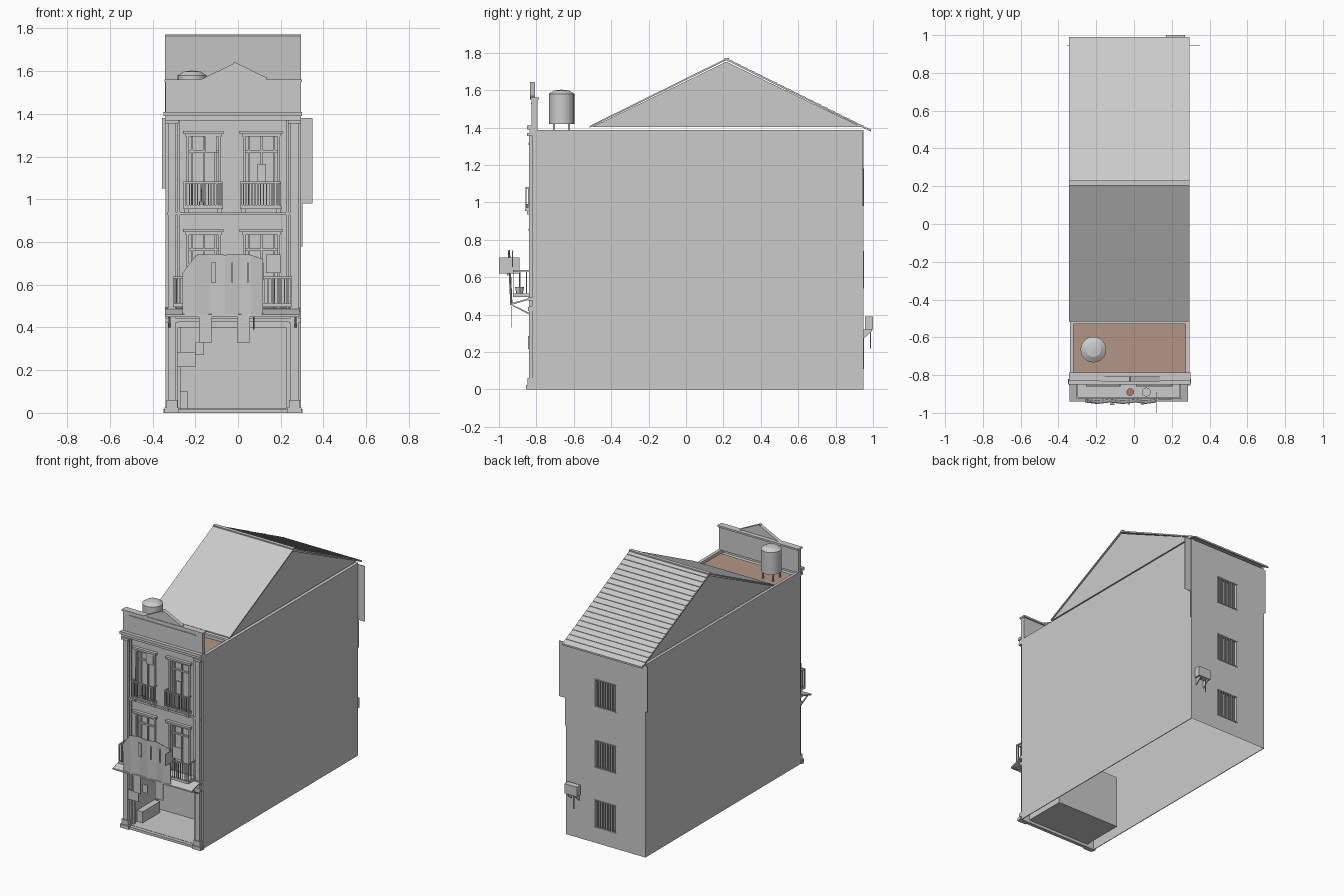
import bpy, bmesh, math
from mathutils import Vector

cube = bpy.data.objects.get("Cube")
if cube:
    bpy.data.objects.remove(cube)


def material(name, rgb):
    m = bpy.data.materials.new(name)
    m.use_nodes = True
    m.diffuse_color = (*rgb, 1)
    m.node_tree.nodes["Principled BSDF"].inputs["Base Color"].default_value = (*rgb, 1)
    return m


GREY = material("grey plaster", (0.6, 0.6, 0.6))
BROWN = material("brown tile", (0.45, 0.3, 0.24))
CLAY = material("terracotta", (0.4, 0.2, 0.14))

MID = -0.0225           # facade centre line
LEFT, RIGHT = -0.34, 0.295
FRONT, BACK = -0.82, 0.948
TOP = 1.385


def finish(name, bm, mat=GREY):
    me = bpy.data.meshes.new(name)
    bm.to_mesh(me)
    bm.free()
    me.materials.append(mat)
    ob = bpy.data.objects.new(name, me)
    bpy.context.collection.objects.link(ob)
    return ob


def add_prism(bm, pts, x0, x1):
    """Extrude a (y, z) profile along x."""
    a = [bm.verts.new((x0, y, z)) for y, z in pts]
    b = [bm.verts.new((x1, y, z)) for y, z in pts]
    bm.faces.new(a)
    bm.faces.new(b[::-1])
    for i in range(len(pts)):
        j = (i + 1) % len(pts)
        bm.faces.new((a[i], b[i], b[j], a[j]))


def prisms(name, items, mat=GREY):
    bm = bmesh.new()
    for pts, x0, x1 in items:
        add_prism(bm, pts, x0, x1)
    bmesh.ops.recalc_face_normals(bm, faces=bm.faces)
    return finish(name, bm, mat)


def boxes(name, items, mat=GREY):
    """Each item is x0, x1, y0, y1, z0, z1."""
    return prisms(name, [([(y0, z0), (y1, z0), (y1, z1), (y0, z1)], x0, x1)
                         for x0, x1, y0, y1, z0, z1 in items], mat)


def lathe(name, x, y, profile, mat=GREY, n=24):
    bm = bmesh.new()
    vs = [bm.verts.new((r, 0, z)) for r, z in profile]
    es = [bm.edges.new(p) for p in zip(vs, vs[1:])]
    bmesh.ops.spin(bm, geom=vs + es, axis=(0, 0, 1), cent=(0, 0, 0), angle=math.tau, steps=n)
    bmesh.ops.remove_doubles(bm, verts=bm.verts, dist=1e-4)
    bmesh.ops.recalc_face_normals(bm, faces=bm.faces)
    ob = finish(name, bm, mat)
    ob.location = (x, y, 0)
    for p in ob.data.polygons:
        p.use_smooth = abs(p.normal.z) < 0.2
    return ob


def pierced_wall(name, y, side, holes):
    """Wall in the xz plane; each hole is x0, x1, z0, z1, depth. side is the outward y sign."""
    bm = bmesh.new()

    def quad(pts, toward):
        f = bm.faces.new([bm.verts.new(p) for p in pts])
        f.normal_update()
        if f.normal.dot(Vector(toward)) < 0:
            f.normal_flip()

    xs = sorted({LEFT, RIGHT} | {x for h in holes for x in h[:2]})
    zs = sorted({0, TOP} | {z for h in holes for z in h[2:4]})
    for a, b in zip(xs, xs[1:]):
        for c, d in zip(zs, zs[1:]):
            mx, mz = (a + b) / 2, (c + d) / 2
            if not any(h[0] < mx < h[1] and h[2] < mz < h[3] for h in holes):
                quad([(a, y, c), (b, y, c), (b, y, d), (a, y, d)], (0, side, 0))
    for a, b, c, d, depth in holes:
        e = y - side * depth
        quad([(a, e, c), (b, e, c), (b, e, d), (a, e, d)], (0, side, 0))
        for x, s in ((a, 1), (b, -1)):
            quad([(x, y, c), (x, e, c), (x, e, d), (x, y, d)], (s, 0, 0))
        for z, s in ((c, 1), (d, -1)):
            quad([(a, y, z), (b, y, z), (b, e, z), (a, e, z)], (0, 0, s))
    bmesh.ops.remove_doubles(bm, verts=bm.verts, dist=1e-4)
    return finish(name, bm)


def railing(name, x0, x1, y0, y1, z0, z1, n):
    t = 0.004
    parts = []
    for z in (z0, z1 - 0.008):
        parts.append((x0, x1, y0, y0 + 0.008, z, z + 0.008))
        for x in (x0, x1 - 0.008):
            parts.append((x, x + 0.008, y0, y1, z, z + 0.008))
    for i in range(n + 1):
        x = x0 + (x1 - x0 - t) * i / n
        w = t if i % 6 else 2 * t
        parts.append((x, x + w, y0, y0 + t, z0, z1))
    for x in (x0, x1 - t):
        for i in range(1, 3):
            y = y0 + (y1 - y0) * i / 3
            parts.append((x, x + t, y, y + t, z0, z1))
    boxes(name, parts)


# Shell walls: open below, with a shop room and recessed windows
WINDOWS = [(-0.235, -0.085), (0.03, 0.19)]
FLOORS = [(0.49, 0.84), (0.955, 1.3)]
BACK_FLOORS = [0.11, 0.54, 0.98]
shop = (-0.28, 0.225, 0.02, 0.4, 0.31)
pierced_wall("front_wall", FRONT, -1,
             [shop] + [(a, b, c, d, 0.03) for a, b in WINDOWS for c, d in FLOORS])
pierced_wall("back_wall", BACK, 1, [(-0.1, 0.06, z, z + 0.2, 0.03) for z in BACK_FLOORS])
for name, x in (("left_wall", RIGHT - 0.005), ("right_wall", LEFT)):
    boxes(name, [(x, x + 0.005, FRONT, BACK, 0, TOP)])
boxes("roof_deck", [(LEFT, RIGHT, FRONT, BACK, 1.355, 1.36)])
boxes("terrace_floor", [(-0.32, 0.272, -0.785, -0.53, 1.36, 1.367)], BROWN)
boxes("terrace_kerbs", [(LEFT, -0.32, FRONT, BACK, 1.36, 1.388), (0.272, RIGHT, FRONT, BACK, 1.36, 1.388),
                        (LEFT, RIGHT, -0.53, -0.51, 1.36, 1.388)])

# Pitched roof with gables, covering sheets and tile rows
RIDGE, EAVE, TAIL = (0.215, 1.76), (-0.515, 1.4), (0.99, 1.378)
prisms("gable_attic", [([(-0.505, 1.402), (0.94, 1.402), (RIDGE[0], 1.752)], LEFT + 0.006, RIGHT - 0.006)])
prisms("roof_sheets", [([p, RIDGE, (RIDGE[0], 1.77), (p[0], p[1] + 0.009)], LEFT - 0.003, RIGHT)
                       for p in (EAVE, TAIL)])
rows = 20
tiles = []
for i in range(rows):
    y0, y1 = (RIDGE[0] + (TAIL[0] - RIDGE[0]) * k / rows for k in (i, i + 1))
    z0, z1 = (1.77 + (TAIL[1] + 0.008 - 1.77) * k / rows for k in (i, i + 1))
    tiles.append(([(y0, z0), (y1, z1), (y1, z1 + 0.004)], LEFT, RIGHT - 0.003))
prisms("tile_rows", tiles)
boxes("ridge_cap", [(LEFT - 0.003, RIGHT, 0.205, 0.23, 1.762, 1.773)])

# Street parapet with pediment and cornice
boxes("parapet", [(LEFT, RIGHT, -0.825, -0.795, 1.385, 1.55),
                  (LEFT - 0.005, RIGHT + 0.005, -0.832, -0.785, 1.55, 1.562),
                  (-0.29, 0.24, -0.83, -0.82, 1.525, 1.532)])
bm = bmesh.new()
for half, z0, z1, y0, y1 in ((0.15, 1.562, 1.635, -0.828, -0.815),):
    ring = [[bm.verts.new((MID + u * half, y, z)) for u, z in ((-1, z0), (1, z0), (0, z1))] for y in (y0, y1)]
    bm.faces.new(ring[0])
    bm.faces.new(ring[1][::-1])
    for i in range(3):
        j = (i + 1) % 3
        bm.faces.new((ring[0][j], ring[0][i], ring[1][i], ring[1][j]))
finish("pediment", bm)
for s in (-1, 1):
    trim = boxes("pediment_trim", [(0, 0.172, -0.834, -0.808, 0, 0.01)])
    slope = math.atan2(0.073, 0.15)
    trim.location = (MID, 0, 1.637)
    trim.rotation_euler = (0, slope if s > 0 else math.pi - slope, 0)
    trim.location.z -= 0.002
boxes("cornice", [(LEFT - 0.008, RIGHT + 0.005, -0.85, FRONT, 1.39, 1.41),
                  (LEFT - 0.003, RIGHT, -0.838, FRONT, 1.37, 1.39)])

# Pilasters, string courses and plinth
cols = []
for s in (-1, 1):
    x = MID + s * 0.287
    cols += [(x - w, x + w, y, FRONT, a, b) for w, y, a, b in (
        (0.018, -0.84, 0, 1.37), (0.034, -0.855, 0, 0.025), (0.026, -0.848, 0.025, 0.06),
        (0.03, -0.85, 1.355, 1.372), (0.026, -0.846, 0.42, 0.44))]
    x -= s * 0.032
    cols.append((x - 0.006, x + 0.006, -0.83, FRONT, 0.48, 1.37))
boxes("pilasters", cols)
boxes("string_courses", [(-0.33, 0.285, -0.835, FRONT, 0.927, 0.94),
                         (LEFT, RIGHT, -0.84, FRONT, 0.425, 0.445), (LEFT, RIGHT, -0.845, FRONT, 0.475, 0.492),
                         (LEFT - 0.01, RIGHT + 0.008, -0.845, FRONT, 0, 0.018)])

# Window surrounds, door leaves and upper balconies
trims = []
for a, b in WINDOWS:
    for c, d in FLOORS:
        m = (a + b) / 2
        trims += [(a - 0.022, b + 0.018, -0.842, FRONT, d + 0.006, d + 0.02),
                  (a - 0.012, b + 0.01, -0.832, FRONT, d - 0.006, d + 0.006)]
        trims += [(x - 0.006, x + 0.006, -0.828, FRONT, c, d) for x in (a, b)]
        trims += [(x - 0.004, x + 0.004, -0.8, -0.79, c, d) for x in (a + 0.02, m, b - 0.02)]
        trims.append((a, b, -0.8, -0.79, d - 0.08, d - 0.07))
    boxes("upper_balcony", [(a - 0.02, b + 0.015, -0.86, FRONT, 0.955, 0.965)]
          + [(x - 0.01, x + 0.01, -0.85, FRONT, 0.935, 0.955) for x in (a - 0.005, b)])
    railing("upper_railing", a - 0.02, b + 0.012, -0.857, FRONT, 0.965, 1.083, 14)
boxes("window_surrounds", trims)
boxes("shutters", [(-0.155, -0.1, -0.828, -0.822, 1.22, 1.3), (-0.238, -0.232, -0.835, FRONT, 1.08, 1.17),
                   (0.092, 0.13, -0.835, -0.825, 0.97, 1.165)])

# Long balcony with plant pots, and the sloping awning beneath it
boxes("balcony_floor", [(-0.305, 0.25, -0.925, FRONT, 0.495, 0.505)])
railing("balcony_railing", -0.305, 0.25, -0.925, FRONT, 0.505, 0.638, 36)
prisms("awning", [([(-0.94, 0.45), (FRONT, 0.485), (FRONT, 0.493), (-0.94, 0.46)], LEFT - 0.002, RIGHT - 0.008)])
prisms("awning_brackets", [([(-0.925, 0.452), (FRONT, 0.4), (FRONT, 0.39), (-0.93, 0.448)], x, x + 0.008)
                           for x in (-0.325, -0.13, 0.07, 0.265)])
for x, y, z, r, mat in ((-0.02, -0.89, 0.505, 0.02, CLAY), (0.065, -0.89, 0.505, 0.024, GREY),
                        (-0.17, -0.842, 0.965, 0.014, CLAY)):
    lathe("plant_pot", x, y, [(0, z), (r * 0.7, z), (r, z + 1.8 * r), (0, z + 1.8 * r)], mat, 12)
boxes("plant_stems", [(-0.172, -0.168, -0.844, -0.84, 0.99, 1.05), (-0.022, -0.018, -0.892, -0.888, 0.54, 0.62)])

# Folded sign sheet leaning on the balcony, with slots and hanging boards
bm = bmesh.new()
folds = [(-0.26, 0.655), (-0.195, 0.74), (-0.13, 0.745), (-0.06, 0.74), (0.01, 0.745), (0.06, 0.74), (0.117, 0.72)]
ends = [(bm.verts.new((x, -0.932 - 0.008 * (i % 2), 0.46)), bm.verts.new((x, -0.945 - 0.008 * (i % 2), z)))
        for i, (x, z) in enumerate(folds)]
for (a, b), (c, d) in zip(ends, ends[1:]):
    bm.faces.new((a, c, d, b))
finish("sign_sheet", bm).modifiers.new("thickness", "SOLIDIFY").thickness = 0.004
boxes("sign_slots", [(x - w, x + w, -0.957, -0.95, 0.61, 0.705)
                     for x, w in ((-0.115, 0.012), (-0.027, 0.003), (0.045, 0.004))])
boxes("hanging_boards", [(-0.182, -0.122, -0.936, -0.932, 0.33, 0.45), (-0.005, 0.057, -0.936, -0.932, 0.33, 0.45),
                         (0.13, 0.2, -0.93, -0.926, 0.655, 0.742), (0.119, 0.121, -1.0, -0.89, 0.62, 0.705),
                         (-0.285, -0.2, -0.845, -0.84, 0.215, 0.285), (-0.2, -0.16, -0.8, -0.796, 0.27, 0.33)])
boxes("shop_counter", [(-0.28, -0.235, -0.75, -0.55, 0.02, 0.1), (-0.28, -0.27, -0.8, -0.78, 0.02, 0.4)])

# Water tank on legs
TX, TY = -0.215, -0.665
lathe("water_tank", TX, TY, [(0, 1.42), (0.068, 1.42), (0.068, 1.58), (0.04, 1.598), (0, 1.603)])
boxes("tank_legs", [(TX + u - 0.005, TX + u + 0.005, TY + v - 0.005, TY + v + 0.005, 1.36, 1.42)
                    for u in (-0.04, 0.04) for v in (-0.04, 0.04)])

# Rear window bars, cooling unit and wall flashings
bars = []
for z in BACK_FLOORS:
    bars += [(-0.1 + 0.02 * i, -0.095 + 0.02 * i, BACK - 0.008, BACK + 0.003, z, z + 0.2) for i in range(9)]
    bars += [(-0.105, 0.065, BACK - 0.008, BACK + 0.005, z + k, z + k + 0.006) for k in (0, 0.195)]
boxes("window_bars", bars)
boxes("cooling_unit", [(0.17, 0.27, 0.958, 1.0, 0.32, 0.39)])
prisms("cooling_brackets", [([(BACK, 0.32), (0.995, 0.32), (0.995, 0.312), (BACK, 0.27)], x, x + 0.006)
                            for x in (0.185, 0.25)])
boxes("cooling_pipe", [(0.2, 0.206, 0.985, 0.99, 0.22, 0.32)])
boxes("wall_flashings", [(0.28, 0.35, 0.944, 0.947, 0.98, 1.38), (0.28, 0.303, 0.944, 0.947, 0.78, 0.98),
                         (-0.355, -0.33, 0.944, 0.947, 1.05, 1.38)])
